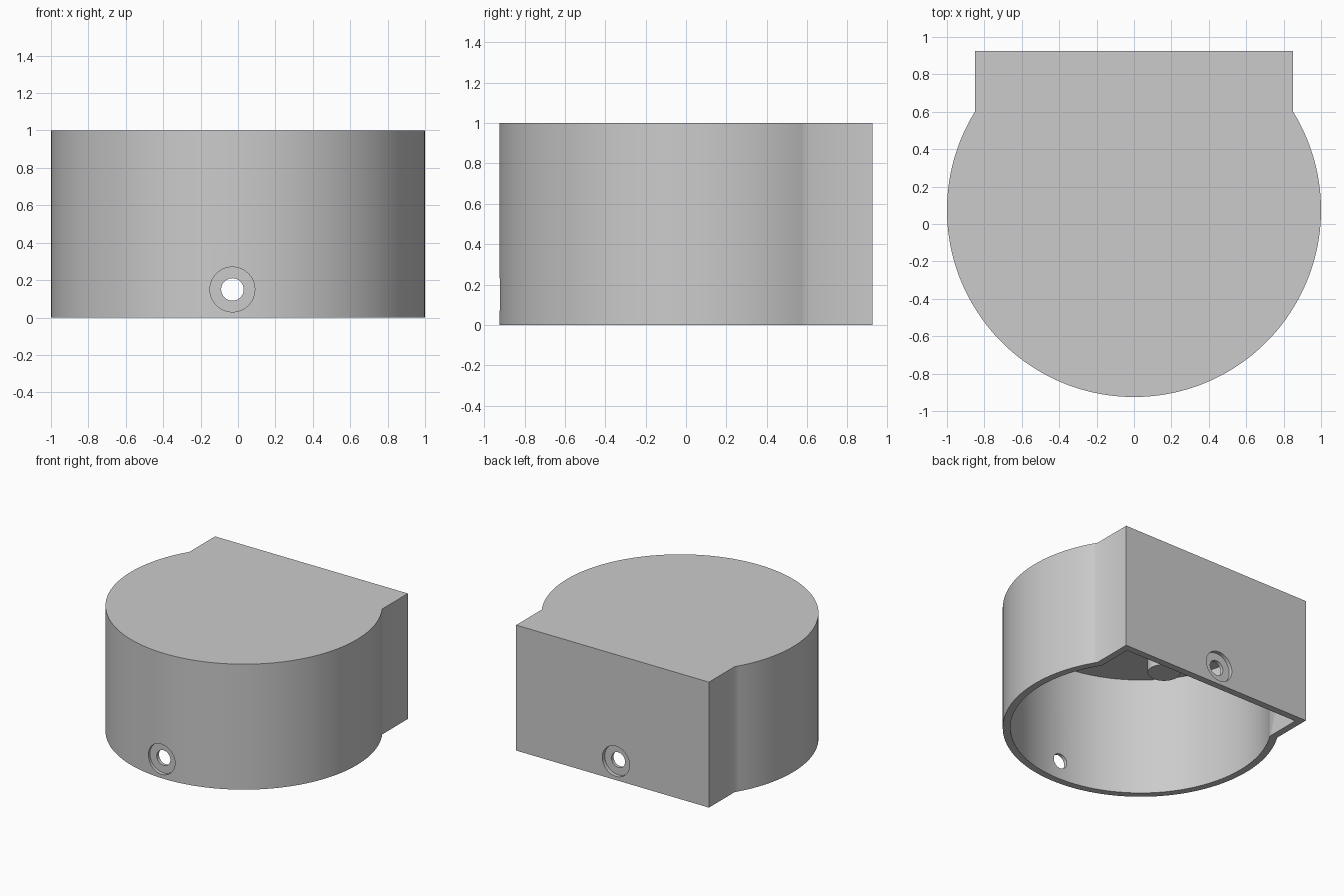
import bpy, bmesh, math
from mathutils import Vector

cube = bpy.data.objects.get("Cube")
if cube:
    bpy.data.objects.remove(cube, do_unlink=True)

grey = bpy.data.materials.new("plain grey")
grey.use_nodes = True
colour = (0.6, 0.6, 0.6, 1)
grey.diffuse_color = colour
grey.node_tree.nodes["Principled BSDF"].inputs["Base Color"].default_value = colour

CENTRE_Y = 0.075
WALL = 0.055
SINK = 0.03
BACK = 0.925


def finish(name, bm):
    bmesh.ops.recalc_face_normals(bm, faces=bm.faces)
    mesh = bpy.data.meshes.new(name)
    bm.to_mesh(mesh)
    bm.free()
    mesh.materials.append(grey)
    obj = bpy.data.objects.new(name, mesh)
    bpy.context.collection.objects.link(obj)
    return obj


def keyhole_solid(name, inset, z0, z1, steps=120):
    """Round front with a square block at the back, pulled in by inset."""
    r, half, back = 1 - inset, 0.85 - inset, BACK - inset
    meet = math.acos(half / r)
    sweep = math.pi + 2 * meet
    pts = [(half, back)]
    for i in range(steps + 1):
        a = meet - sweep * i / steps
        pts.append((r * math.cos(a), CENTRE_Y + r * math.sin(a)))
    pts.append((-half, back))
    bm = bmesh.new()
    face = bm.faces.new([bm.verts.new((x, y, z0)) for x, y in pts])
    top = bmesh.ops.extrude_face_region(bm, geom=[face])["geom"]
    bmesh.ops.translate(bm, vec=(0, 0, z1 - z0),
                        verts=[v for v in top if isinstance(v, bmesh.types.BMVert)])
    return finish(name, bm)


def rod(name, start, end, radius):
    """Cylinder between two points."""
    a, b = Vector(start), Vector(end)
    bm = bmesh.new()
    bmesh.ops.create_cone(bm, cap_ends=True, segments=48, radius1=radius,
                          radius2=radius, depth=(b - a).length)
    turn = (b - a).to_track_quat("Z", "Y").to_matrix().to_4x4()
    turn.translation = (a + b) / 2
    bm.transform(turn)
    return finish(name, bm)


def combine(body, tool, operation):
    tool.hide_render = True
    mod = body.modifiers.new("combine", "BOOLEAN")
    mod.operation, mod.solver, mod.object = operation, "EXACT", tool
    bpy.context.view_layer.objects.active = body
    bpy.ops.object.modifier_apply(modifier=mod.name)
    bpy.data.objects.remove(tool, do_unlink=True)


def screw_hole(body, face_point, inward, length):
    """Through hole with a shallow wide recess on the outside."""
    p, d = Vector(face_point), Vector(inward)
    combine(body, rod("recess_cutter", p - d * 0.1, p + d * SINK, 0.12), "DIFFERENCE")
    combine(body, rod("hole_cutter", p - d * 0.1, p + d * length, 0.06), "DIFFERENCE")


# Hollow cover, open underneath
cover = keyhole_solid("cover_shell", 0, 0, 1)
combine(cover, keyhole_solid("cavity_cutter", WALL, -0.1, 1 - WALL), "DIFFERENCE")

# Four screw bosses under the top
for x in (-0.54, 0.52):
    for y in (-0.305, 0.46):
        combine(cover, rod("boss", (x, y, 0.83), (x, y, 0.96), 0.119), "UNION")
        screw_hole(cover, (x, y, 1), (0, 0, -1), 0.3)

# Screw holes low in the front and back walls
screw_hole(cover, (-0.03, -BACK, 0.15), (0, 1, 0), 0.2)
screw_hole(cover, (-0.03, BACK, 0.15), (0, -1, 0), 0.2)

# Smooth round walls, crisp rims
bpy.ops.object.select_all(action="DESELECT")
cover.select_set(True)
bpy.context.view_layer.objects.active = cover
bpy.ops.object.shade_smooth_by_angle(angle=math.radians(40))
